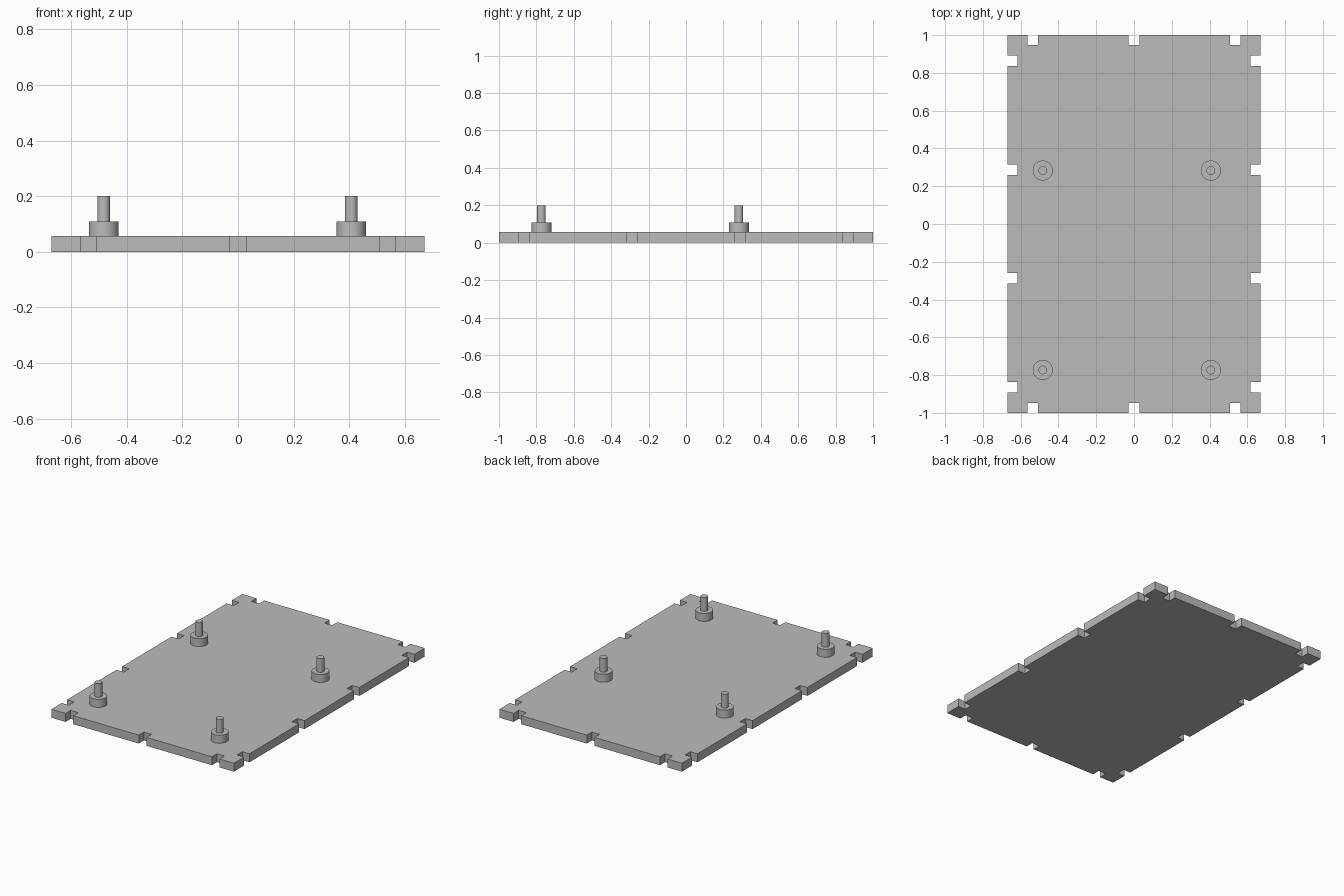
import bpy, bmesh

if "Cube" in bpy.data.objects:
    bpy.data.objects.remove(bpy.data.objects["Cube"])

W, L, T = 0.67, 1.0, 0.056       # half width, half length, plate thickness
NOTCH, DEPTH = 0.028, 0.053      # notch half width and depth

grey = bpy.data.materials.new("grey")
grey.diffuse_color = (0.5, 0.5, 0.5, 1)
grey.use_nodes = True
grey.node_tree.nodes["Principled BSDF"].inputs["Base Color"].default_value = grey.diffuse_color


def edge(centres, half, dist):
    """Notched edge running from -half to half, as (along, outward) points."""
    pts = [(-half, dist)]
    for c in centres:
        a, b = c - NOTCH, c + NOTCH
        pts += [(a, dist), (a, dist - DEPTH), (b, dist - DEPTH), (b, dist)]
    return pts


# Plate: notched outline, counter-clockwise, extruded upwards
short = edge((-0.537, 0, 0.537), W, L)
long = edge((-0.864, -0.288, 0.288, 0.864), L, W)
outline = [(s, -d) for s, d in short] + [(d, s) for s, d in long]
outline += [(-s, d) for s, d in short] + [(-d, -s) for s, d in long]

bm = bmesh.new()
base = bm.faces.new([bm.verts.new((x, y, 0)) for x, y in outline])
top = bmesh.ops.extrude_face_region(bm, geom=[base])["geom"]
bmesh.ops.translate(bm, vec=(0, 0, T),
                    verts=[v for v in top if isinstance(v, bmesh.types.BMVert)])
bmesh.ops.recalc_face_normals(bm, faces=bm.faces)
mesh = bpy.data.meshes.new("plate")
bm.to_mesh(mesh)
bm.free()
mesh.materials.append(grey)
bpy.context.collection.objects.link(bpy.data.objects.new("plate", mesh))


def cylinder(name, x, y, radius, z0, z1):
    bpy.ops.mesh.primitive_cylinder_add(vertices=48, radius=radius, depth=z1 - z0,
                                        location=(x, y, (z0 + z1) / 2))
    obj = bpy.context.object
    obj.name = name
    obj.data.materials.append(grey)
    bpy.ops.object.shade_smooth_by_angle()


# Four standoffs, each a wide boss with a thin pin on top
for x in (-0.483, 0.407):
    for y in (-0.773, 0.283):
        cylinder("standoff_boss", x, y, 0.053, T, 0.109)
        cylinder("standoff_pin", x, y, 0.023, 0.109, 0.2)
